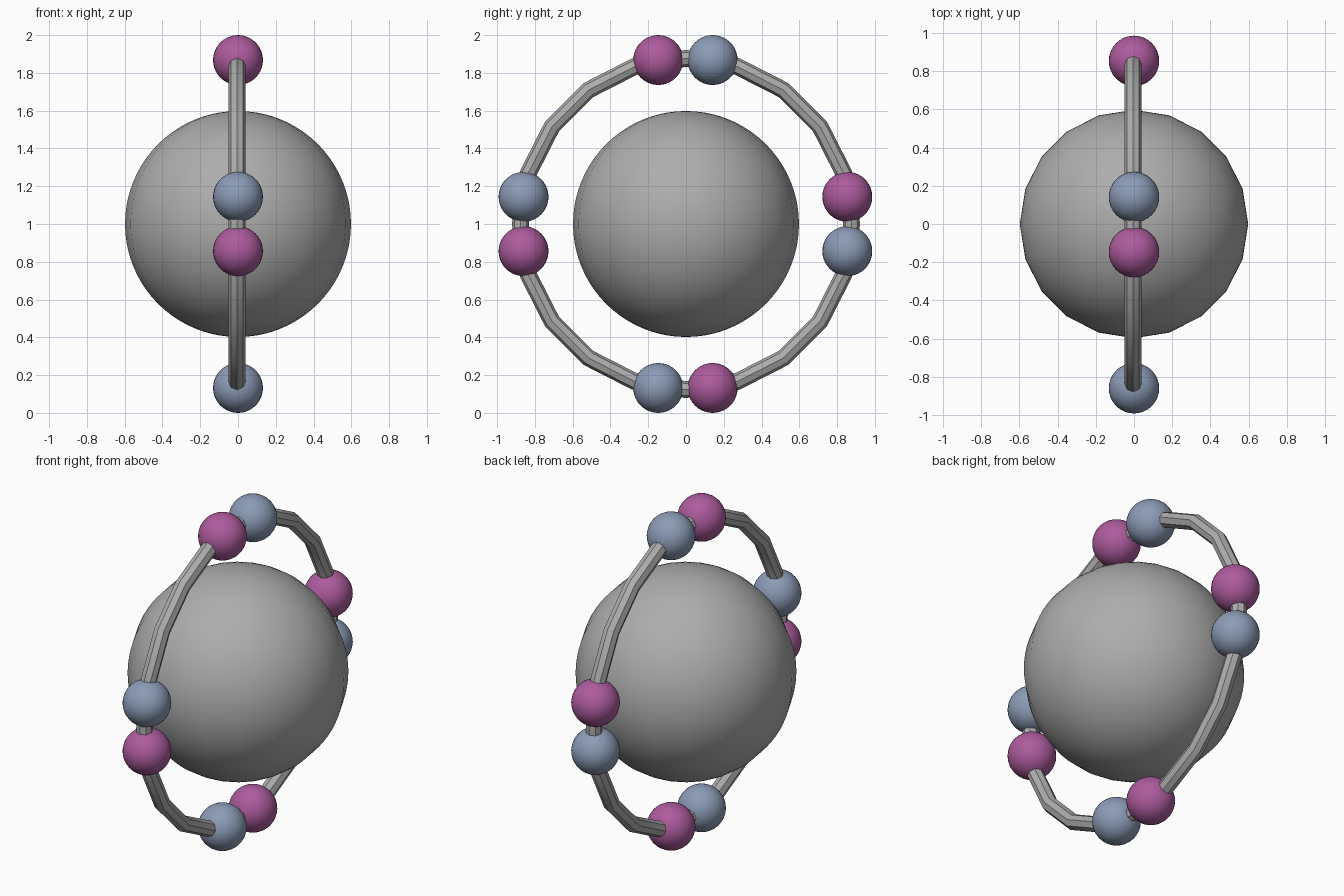
import bpy, math

if "Cube" in bpy.data.objects:
    bpy.data.objects.remove(bpy.data.objects["Cube"])


def material(name, rgb):
    m = bpy.data.materials.new(name)
    m.diffuse_color = (*rgb, 1)
    m.use_nodes = True
    m.node_tree.nodes["Principled BSDF"].inputs["Base Color"].default_value = m.diffuse_color
    return m


grey = material("grey", (0.42, 0.42, 0.42))
purple = material("purple", (0.42, 0.105, 0.34))
blue = material("slate_blue", (0.26, 0.33, 0.47))


def finish(name, mat, angle=60):
    ob = bpy.context.object
    ob.name = name
    ob.data.materials.append(mat)
    bpy.ops.object.shade_smooth_by_angle(angle=math.radians(angle))
    return ob


# Central ball: twenty sides around, fine rings from pole to pole
bpy.ops.mesh.primitive_uv_sphere_add(segments=20, ring_count=40, radius=0.598,
                                     location=(0, 0, 1))
finish("central_ball", grey)

# Upright ring around the ball, in the side plane
bpy.ops.mesh.primitive_torus_add(major_segments=20, minor_segments=8,
                                 major_radius=0.877, minor_radius=0.045,
                                 location=(-0.005, 0, 1),
                                 rotation=(0, math.pi / 2, 0))
finish("ring", grey, 30)

# Four pairs of beads on the ring, colours alternating around it
for quarter in range(4):
    for side, mat in ((-1, blue), (1, purple)):
        a = quarter * math.pi / 2 + side * math.atan2(0.144, 0.857)
        r = math.hypot(0.144, 0.857)
        bpy.ops.mesh.primitive_uv_sphere_add(
            segments=32, ring_count=20, radius=0.132,
            location=(0, r * math.cos(a) - 0.003, 1 + r * math.sin(a)))
        finish(f"{mat.name}_bead_{quarter + 1}", mat)

# Rest the lowest beads on the ground and fit the full height
beads = [o for o in bpy.data.objects if "bead" in o.name]
for o in beads:
    o.location.z = 1 + (o.location.z - 1) * (0.868 / 0.857 if abs(o.location.z - 1) > 0.5 else 1)
